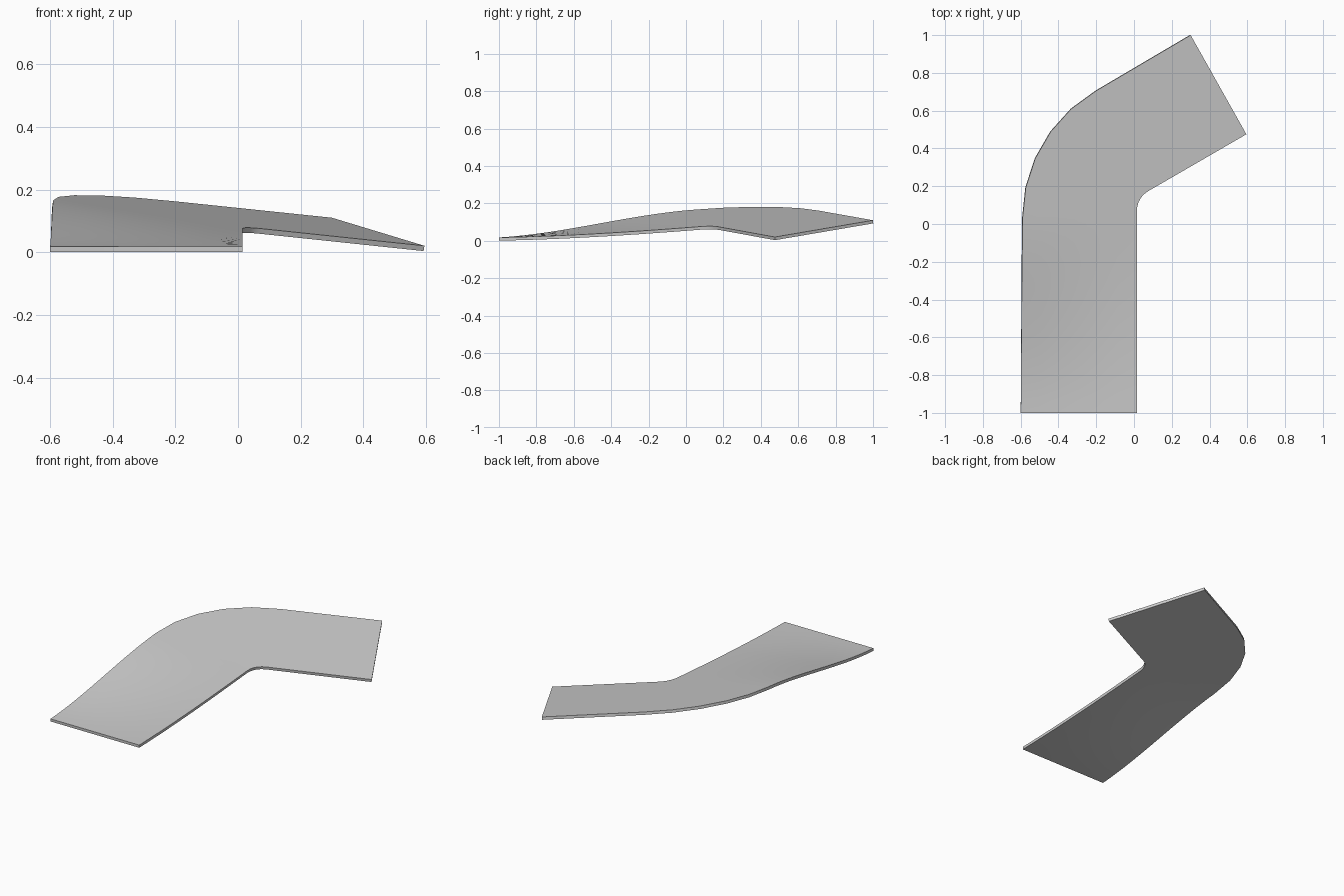
import bpy, bmesh, math
from mathutils import Vector

cube = bpy.data.objects.get("Cube")
if cube:
    bpy.data.objects.remove(cube, do_unlink=True)

THICKNESS = 0.017
STRAIGHT_STEPS, BEND_STEPS, EXIT_STEPS, LANES = 16, 5, 4, 6


def plane_z(x, y):
    """Height of the banked plane holding the bend and the exit."""
    return 0.11 - 0.154 * (x - 0.3) + 0.084 * (y - 1)


def ease_z(t, start, end, slope_in, slope_out):
    """Cubic rise from the level entry to the banked plane."""
    rise = t * t * (3 - 2 * t)
    return (start + (end - start) * rise + slope_in * t * (1 - t) ** 2
            - slope_out * t * t * (1 - t))


def edge_path(x_entry, x_bend, y_bend, radius, exit_xy, slope_in):
    """One long edge of the road: straight, bend, straight exit."""
    pts = []
    z_bend = plane_z(x_bend, y_bend)
    for i in range(STRAIGHT_STEPS):
        t = i / STRAIGHT_STEPS
        x = x_entry + (x_bend - x_entry) * t
        y = -1 + (y_bend + 1) * t
        pts.append(Vector((x, y, ease_z(t, 0.018, z_bend, slope_in, 0.084))))
    for i in range(BEND_STEPS + 1):
        a = math.radians(60) * i / BEND_STEPS
        x = x_bend + radius * (1 - math.cos(a))
        y = y_bend + radius * math.sin(a)
        pts.append(Vector((x, y, plane_z(x, y))))
    last = pts[-1]
    end = Vector((*exit_xy, plane_z(*exit_xy)))
    pts += [last.lerp(end, (i + 1) / EXIT_STEPS) for i in range(EXIT_STEPS)]
    return pts


# Road surface spanned between the outer and inner edges
outer = edge_path(-0.6, -0.59, 0.03, 0.78, (0.3, 1), 0.06)
inner = edge_path(0.015, 0.015, 0.07, 0.12, (0.595, 0.475), 0.02)
bm = bmesh.new()
rows = [[bm.verts.new(o.lerp(i, k / LANES)) for k in range(LANES + 1)]
        for o, i in zip(outer, inner)]
for a, b in zip(rows, rows[1:]):
    for k in range(LANES):
        bm.faces.new((a[k], a[k + 1], b[k + 1], b[k]))
mesh = bpy.data.meshes.new("road_bend")
bm.to_mesh(mesh)
bm.free()
road = bpy.data.objects.new("road_bend", mesh)
bpy.context.collection.objects.link(road)

# Grey surface
grey = bpy.data.materials.new("road_grey")
grey.use_nodes = True
colour = (0.6, 0.6, 0.6, 1)
grey.diffuse_color = colour
grey.node_tree.nodes["Principled BSDF"].inputs["Base Color"].default_value = colour
mesh.materials.append(grey)

# Slab thickness below the surface, with crisp rims
slab = road.modifiers.new("slab", 'SOLIDIFY')
slab.thickness = THICKNESS
slab.offset = -1
bpy.ops.object.select_all(action='DESELECT')
road.select_set(True)
bpy.context.view_layer.objects.active = road
bpy.ops.object.modifier_apply(modifier="slab")
bpy.ops.object.shade_smooth_by_angle(angle=math.radians(30))
